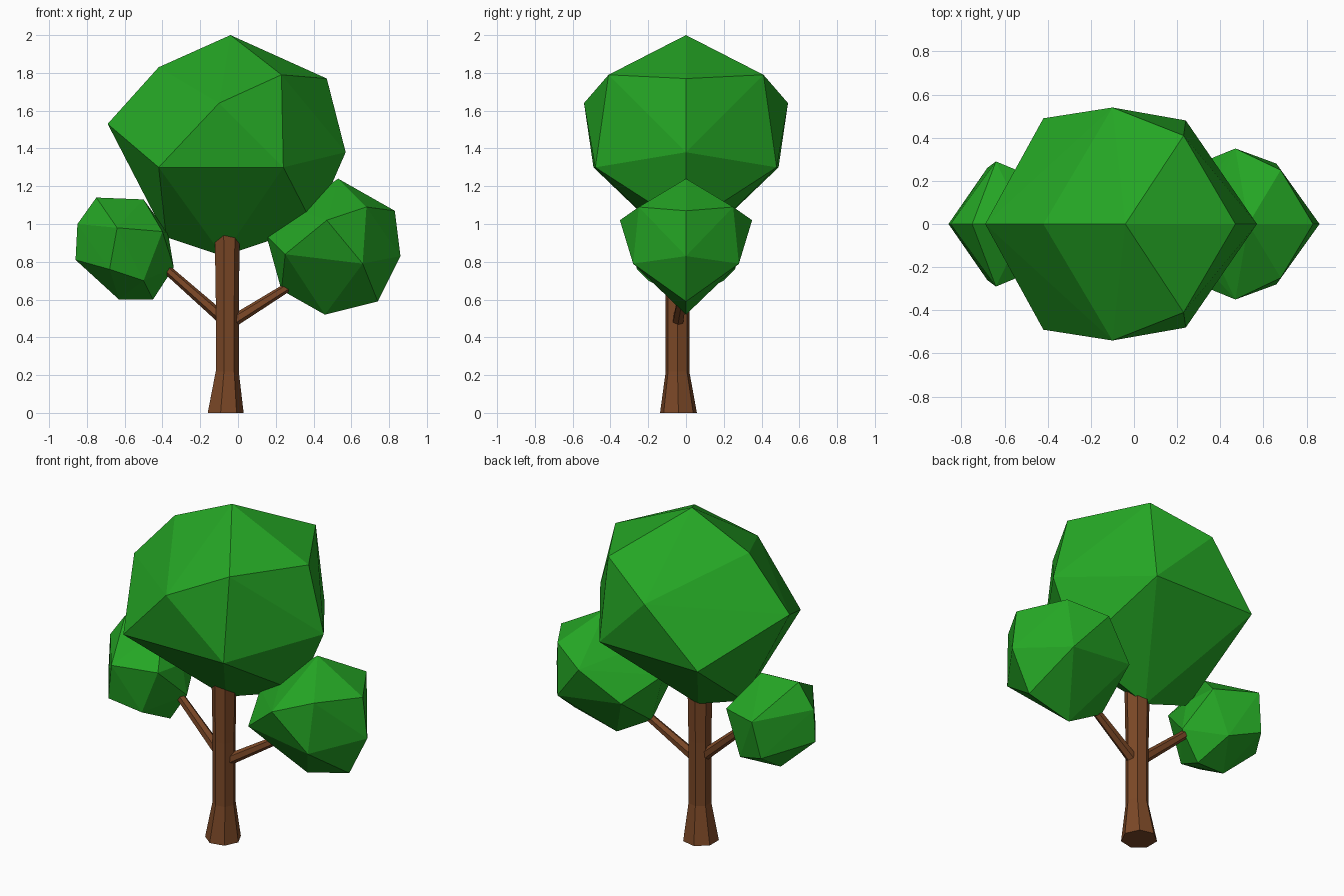
import bpy, bmesh, math
from mathutils import Vector

if "Cube" in bpy.data.objects:
    bpy.data.objects.remove(bpy.data.objects["Cube"])


def material(name, color):
    m = bpy.data.materials.new(name)
    m.diffuse_color = color
    m.use_nodes = True
    m.node_tree.nodes["Principled BSDF"].inputs["Base Color"].default_value = m.diffuse_color
    return m


LEAF = material("leaf_green", (0.018, 0.38, 0.018, 1))
BARK = material("bark_brown", (0.2, 0.065, 0.02, 1))


def finish(bm, name, mat):
    bmesh.ops.recalc_face_normals(bm, faces=bm.faces)
    me = bpy.data.meshes.new(name)
    bm.to_mesh(me)
    bm.free()
    me.materials.append(mat)
    ob = bpy.data.objects.new(name, me)
    bpy.context.collection.objects.link(ob)
    return ob


def foliage(name, points):
    """Faceted clump: hull of corner points, those with y mirrored."""
    bm = bmesh.new()
    for x, y, z in points:
        bm.verts.new((x, y, z))
        if y:
            bm.verts.new((x, -y, z))
    res = bmesh.ops.convex_hull(bm, input=bm.verts)
    loose = {g for g in res["geom_interior"] + res["geom_unused"]
             if isinstance(g, bmesh.types.BMVert)}
    bmesh.ops.delete(bm, geom=list(loose), context="VERTS")
    return finish(bm, name, LEAF)


def tapered(name, rings, sides):
    """Skin of polygon rings (centre, radius) running along a path."""
    bm = bmesh.new()
    axis = Vector(rings[-1][0]) - Vector(rings[0][0])
    rot = Vector((0, 0, 1)).rotation_difference(axis)
    loops = []
    for centre, r in rings:
        loops.append([bm.verts.new(Vector(centre) + rot @ Vector(
            (r * math.cos(math.tau * i / sides), r * math.sin(math.tau * i / sides), 0)))
            for i in range(sides)])
    for a, b in zip(loops, loops[1:]):
        for i in range(sides):
            j = (i + 1) % sides
            bm.faces.new((a[i], a[j], b[j], b[i]))
    bm.faces.new(loops[0][::-1])
    bm.faces.new(loops[-1])
    return finish(bm, name, BARK)


# Main crown
foliage("main_crown", [
    (-.04, 0, 2.0), (-.42, 0, 1.83), (-.69, 0, 1.53), (-.38, 0, .93),
    (-.08, 0, .83), (.40, 0, .99), (.57, 0, 1.38), (.47, 0, 1.77),
    (-.10, .54, 1.64), (-.42, .49, 1.30), (.24, .48, 1.30), (.23, .41, 1.79)])

# Side clumps
foliage("right_clump", [
    (.53, 0, 1.24), (.83, 0, 1.07), (.86, 0, .83), (.74, 0, .59),
    (.46, 0, .52), (.23, 0, .65), (.15, 0, .94), (.30, 0, 1.08),
    (.47, .35, 1.02), (.66, .28, .79), (.25, .26, .84), (.68, .25, 1.09)])
foliage("left_clump", [
    (-.75, 0, 1.14), (-.85, 0, 1.0), (-.86, 0, .81), (-.63, 0, .60),
    (-.45, 0, .60), (-.34, 0, .77), (-.37, 0, .95), (-.50, 0, 1.13),
    (-.64, .29, .98), (-.68, .26, .76), (-.40, .19, .96), (-.50, .20, .70)])

# Trunk with flared foot
tapered("trunk", [((-.07, -.04, 0), .10), ((-.06, -.045, .22), .064),
                  ((-.06, -.045, .60), .064), ((-.06, -.045, .95), .07)], 7)

# Branches
tapered("left_branch", [((-.07, -.045, .49), .032), ((-.40, -.01, .78), .024)], 6)
tapered("right_branch", [((-.05, -.045, .47), .032), ((.27, -.01, .67), .024)], 6)
